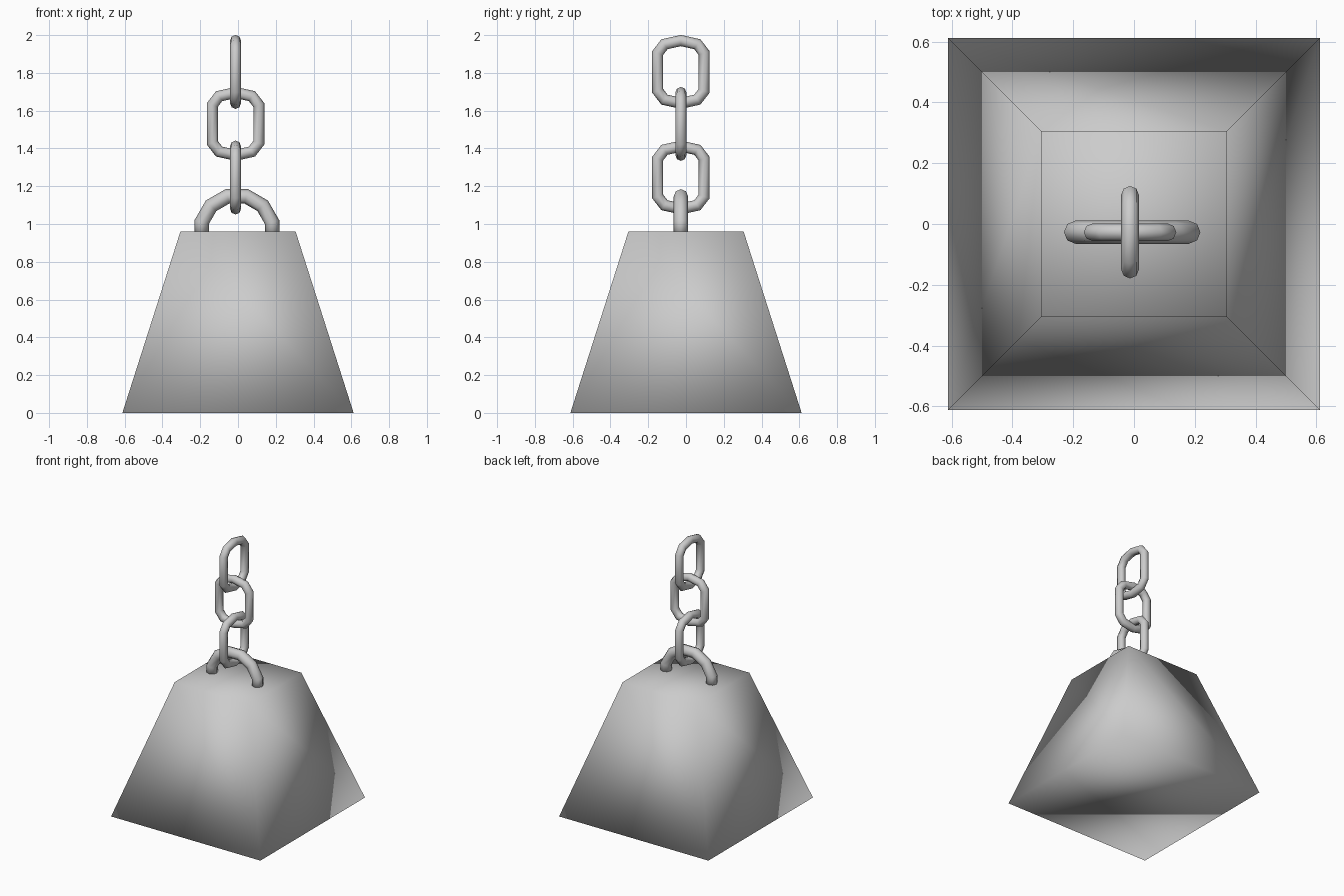
import bpy, bmesh
from math import sin, cos, pi, radians
from mathutils import Vector

if "Cube" in bpy.data.objects:
    bpy.data.objects.remove(bpy.data.objects["Cube"])

CX, CY = -0.013, -0.027   # chain axis


def finish(bm, name):
    bmesh.ops.recalc_face_normals(bm, faces=bm.faces)
    for f in bm.faces:
        f.smooth = True
    me = bpy.data.meshes.new(name)
    bm.to_mesh(me)
    bm.free()
    ob = bpy.data.objects.new(name, me)
    bpy.context.collection.objects.link(ob)
    return ob


def tube(name, path, radius, closed, sides=8):
    """Sweep a round section along a path lying in the local XZ plane, with mitred corners."""
    bm = bmesh.new()
    pts = [Vector((x, 0, z)) for x, z in path]
    n = len(pts)
    rings = []
    for i, p in enumerate(pts):
        a = pts[i - 1] if closed or i > 0 else None
        b = pts[(i + 1) % n] if closed or i < n - 1 else None
        d1 = (p - a).normalized() if a else (b - p).normalized()
        d2 = (b - p).normalized() if b else d1
        t = (d1 + d2).normalized()
        side = Vector((t.z, 0, -t.x)) / t.dot(d1)
        rings.append([bm.verts.new(p + side * radius * cos(2 * pi * k / sides)
                                   + Vector((0, radius * sin(2 * pi * k / sides), 0)))
                      for k in range(sides)])
    for i in range(n if closed else n - 1):
        r, s = rings[i], rings[(i + 1) % n]
        for k in range(sides):
            j = (k + 1) % sides
            bm.faces.new((r[k], r[j], s[j], s[k]))
    if not closed:
        bm.faces.new(rings[0])
        bm.faces.new(rings[-1])
    return finish(bm, name)


# Weight: tapered block
bm = bmesh.new()
bmesh.ops.create_cube(bm, size=1)
for v in bm.verts:
    top = v.co.z > 0
    h = 0.305 if top else 0.612
    v.co = (h if v.co.x > 0 else -h, h if v.co.y > 0 else -h, 0.96 if top else 0)
finish(bm, "weight_block")

# Half-ring handle on top of the block
R = 0.193
arc = [(R * cos(radians(a)), R * sin(radians(a))) for a in range(15, 180, 30)]
path = [(arc[0][0], -0.02)] + arc + [(arc[-1][0], -0.02)]
handle = tube("handle", path, 0.038, False)
handle.location = (CX + 0.007, CY, 0.96)

# Chain of oval links, alternately turned
half = [(0.123 * cos(i * pi / 4), 0.1 + 0.066 * sin(i * pi / 4)) for i in range(5)]
oval = half + [(-x, -z) for x, z in half]
for i, z in enumerate((1.246, 1.53, 1.805)):
    link = tube(f"chain_link_{i + 1}", oval, 0.029, True)
    link.location = (CX, CY, z)
    link.rotation_euler.z = pi / 2 if i % 2 == 0 else 0
